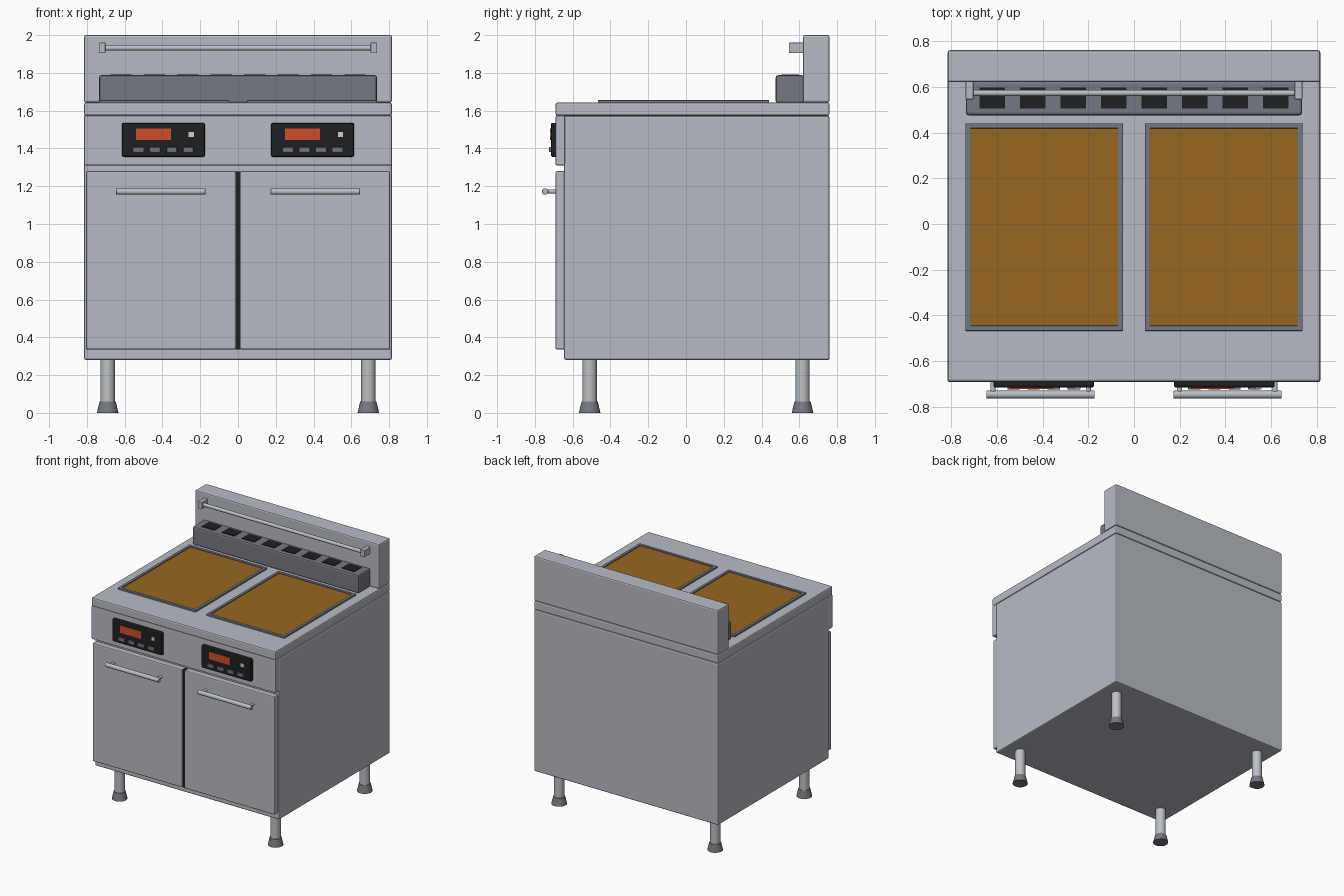
import bpy
import bmesh
import math
from mathutils import Matrix

if "Cube" in bpy.data.objects:
    bpy.data.objects.remove(bpy.data.objects["Cube"])


def material(name, rgb):
    m = bpy.data.materials.new(name)
    m.diffuse_color = (*rgb, 1)
    m.use_nodes = True
    m.node_tree.nodes["Principled BSDF"].inputs["Base Color"].default_value = m.diffuse_color
    return m


STEEL = material("brushed steel", (0.48, 0.50, 0.55))
BRIGHT = material("bright steel", (0.50, 0.53, 0.56))
GREY = material("dark grey metal", (0.18, 0.19, 0.22))
BLACK = material("black plastic", (0.013, 0.014, 0.016))
RED = material("red display", (0.62, 0.075, 0.027))
OIL = material("amber oil", (0.31, 0.135, 0.015))
BUTTON = material("button grey", (0.17, 0.18, 0.19))
LAMP = material("pale lamp", (0.65, 0.65, 0.62))


def finish(name, bm, mat, bevel=0, smooth=False):
    bmesh.ops.recalc_face_normals(bm, faces=bm.faces)
    me = bpy.data.meshes.new(name)
    bm.to_mesh(me)
    bm.free()
    me.materials.append(mat)
    ob = bpy.data.objects.new(name, me)
    bpy.context.collection.objects.link(ob)
    if bevel:
        mod = ob.modifiers.new("Bevel", 'BEVEL')
        mod.width = bevel
        mod.segments = 2
    if smooth:
        bpy.context.view_layer.objects.active = ob
        ob.select_set(True)
        bpy.ops.object.shade_smooth_by_angle(angle=math.radians(40))
        ob.select_set(False)
    return ob


def box(name, x, y, z, mat, bevel=0):
    """Box given by its (min, max) range on each axis."""
    bm = bmesh.new()
    size = [b - a for a, b in (x, y, z)]
    mid = [(a + b) / 2 for a, b in (x, y, z)]
    bmesh.ops.create_cube(bm, size=1, matrix=Matrix.Translation(mid) @ Matrix.Diagonal((*size, 1)))
    return finish(name, bm, mat, bevel)


def rod(name, centre, r1, r2, length, axis, mat, bevel=0):
    """Cylinder or cone along one axis, r1 at the lower end when upright."""
    rot = {'X': Matrix.Rotation(math.pi / 2, 4, 'Y'),
           'Y': Matrix.Rotation(math.pi / 2, 4, 'X'), 'Z': Matrix()}[axis]
    bm = bmesh.new()
    bmesh.ops.create_cone(bm, cap_ends=True, segments=24, radius1=r1, radius2=r2, depth=length,
                          matrix=Matrix.Translation(centre) @ rot)
    return finish(name, bm, mat, bevel, True)


def frame(name, x, y, z, w, mat):
    """Rectangular rim of width w."""
    bm = bmesh.new()
    rings = []
    for inset, h in ((0, z[0]), (0, z[1]), (w, z[1]), (w, z[0])):
        x0, x1, y0, y1 = x[0] + inset, x[1] - inset, y[0] + inset, y[1] - inset
        rings.append([bm.verts.new((px, py, h)) for px, py in ((x0, y0), (x1, y0), (x1, y1), (x0, y1))])
    for i in range(4):
        a, b = rings[i], rings[(i + 1) % 4]
        for j in range(4):
            k = (j + 1) % 4
            bm.faces.new((a[j], a[k], b[k], b[j]))
    return finish(name, bm, mat, 0.003)


# Cabinet, worktop and backsplash
box("cabinet", (-0.815, 0.815), (-0.645, 0.76), (0.28, 1.573), STEEL, 0.01)
box("worktop", (-0.815, 0.815), (-0.69, 0.76), (1.573, 1.643), STEEL, 0.01)
box("backsplash", (-0.815, 0.815), (0.62, 0.76), (1.643, 2.0), STEEL, 0.01)
box("control_fascia", (-0.815, 0.815), (-0.69, -0.64), (1.31, 1.575), STEEL, 0.007)
box("door_gap_strip", (-0.014, 0.014), (-0.68, -0.64), (0.335, 1.278), BLACK)

# Flue box with black vent slots
box("flue_box", (-0.735, 0.735), (0.475, 0.625), (1.64, 1.788), GREY, 0.012)
for i in range(8):
    cx = -0.62 + i * 1.24 / 7
    box(f"vent_slot_{i + 1}", (cx - 0.056, cx + 0.056), (0.505, 0.598), (1.785, 1.792), BLACK)

# Rail on the backsplash
rod("back_rail", (0, 0.573, 1.932), 0.014, 0.014, 1.42, 'X', BRIGHT)

for side, s in (("left", -1), ("right", 1)):
    def span(a, b):
        return tuple(sorted((s * a, s * b)))

    box(f"{side}_rail_bracket", span(0.702, 0.736), (0.545, 0.625), (1.905, 1.96), STEEL, 0.004)

    # Frying vat rim and oil
    frame(f"{side}_vat_rim", span(0.048, 0.737), (-0.467, 0.44), (1.63, 1.656), 0.022, GREY)
    box(f"{side}_oil", span(0.06, 0.725), (-0.455, 0.428), (1.63, 1.648), OIL)

    # Door and handle
    box(f"{side}_door", span(0.012, 0.805), (-0.69, -0.64), (0.335, 1.28), STEEL, 0.008)
    rod(f"{side}_door_handle", (s * 0.409, -0.746, 1.172), 0.017, 0.017, 0.474, 'X', BRIGHT, 0.003)
    for n, px in (("inner", 0.2), ("outer", 0.617)):
        rod(f"{side}_handle_{n}_post", (s * px, -0.715, 1.172), 0.011, 0.011, 0.07, 'Y', BRIGHT)

    # Control unit: the layout is repeated, not mirrored
    c = s * 0.395
    box(f"{side}_control_unit", (c - 0.22, c + 0.22), (-0.716, -0.68), (1.355, 1.536), BLACK, 0.01)
    box(f"{side}_display", (c - 0.145, c + 0.04), (-0.721, -0.714), (1.445, 1.505), RED)
    box(f"{side}_lamp", (c + 0.134, c + 0.162), (-0.721, -0.714), (1.46, 1.487), LAMP)
    for i in range(4):
        b = c - 0.131 + i * 0.0875
        box(f"{side}_button_{i + 1}", (b - 0.027, b + 0.027), (-0.724, -0.712), (1.38, 1.407), BUTTON, 0.003)

    # Legs with flared feet
    for end, y in (("front", -0.51), ("back", 0.617)):
        rod(f"{end}_{side}_leg", (s * 0.69, y, 0.17), 0.038, 0.038, 0.24, 'Z', BRIGHT)
        rod(f"{end}_{side}_foot", (s * 0.69, y, 0.03), 0.057, 0.043, 0.06, 'Z', GREY)
